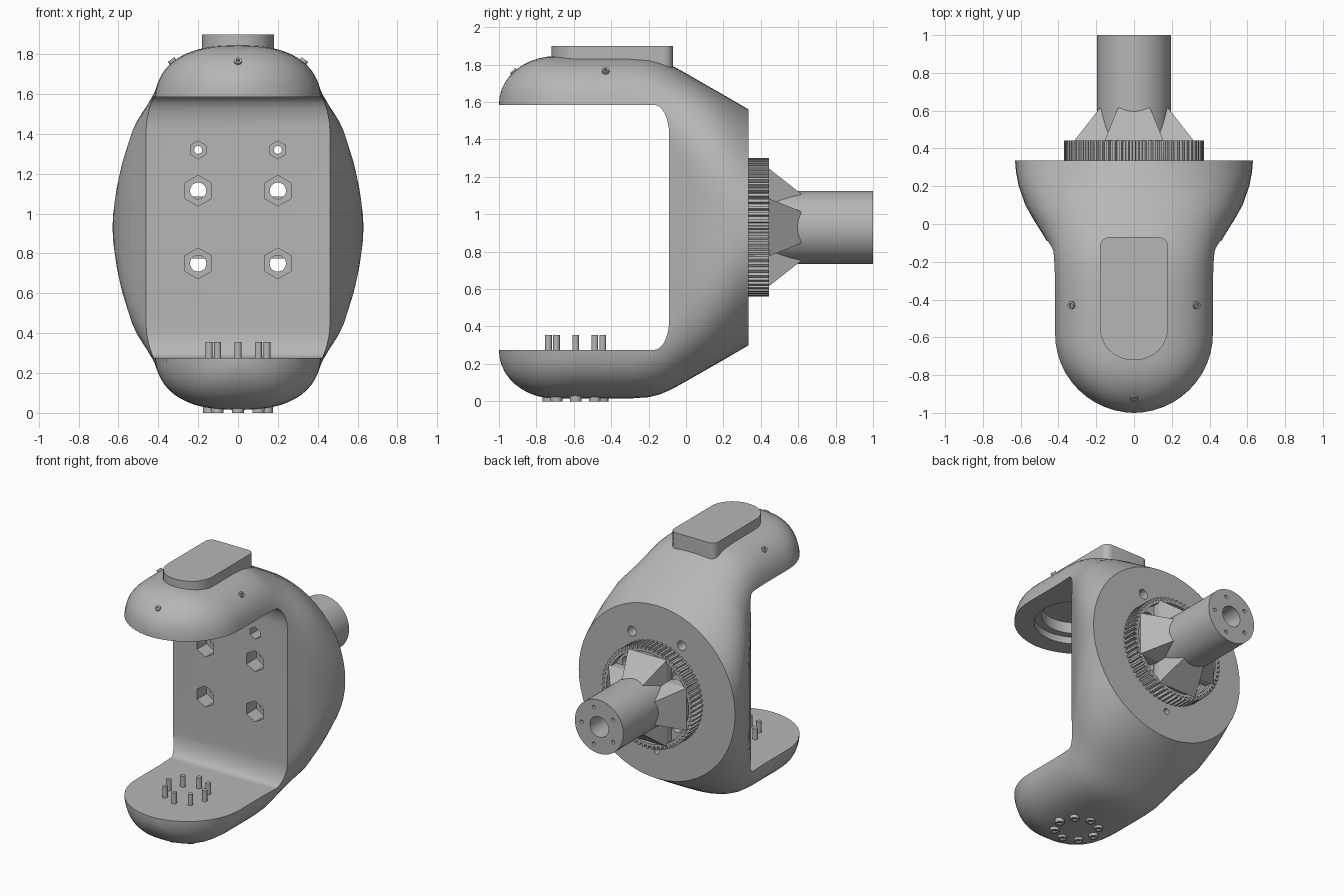
import bpy, bmesh, math
from math import sin, cos, pi, sqrt
from mathutils import Vector

cube = bpy.data.objects.get("Cube")
if cube:
    bpy.data.objects.remove(cube, do_unlink=True)

MID = 0.93      # height of the shaft axis
BACK = 0.335    # y of the rear flange
ARM_Y = -0.59   # y of the joint axis in both arms

grey = bpy.data.materials.new("light_grey")
grey.use_nodes = True
grey.diffuse_color = (0.47, 0.47, 0.47, 1)
grey.node_tree.nodes["Principled BSDF"].inputs["Base Color"].default_value = (0.47, 0.47, 0.47, 1)


def loft(name, rings):
    """Skin a list of equal-length point rings and close both ends."""
    bm = bmesh.new()
    loops = [[bm.verts.new(p) for p in ring] for ring in rings]
    n = len(loops[0])
    for a, b in zip(loops, loops[1:]):
        for i in range(n):
            j = (i + 1) % n
            bm.faces.new((a[i], a[j], b[j], b[i]))
    bm.faces.new(loops[0])
    bm.faces.new(loops[-1])
    bmesh.ops.recalc_face_normals(bm, faces=bm.faces)
    mesh = bpy.data.meshes.new(name)
    bm.to_mesh(mesh)
    bm.free()
    mesh.materials.append(grey)
    ob = bpy.data.objects.new(name, mesh)
    bpy.context.collection.objects.link(ob)
    return ob


def rod(name, start, end, r, sides=32):
    """Straight cylinder or prism between two points."""
    start, end = Vector(start), Vector(end)
    axis = (end - start).normalized()
    up = Vector((0, 1, 0)) if abs(axis.z) > 0.9 else Vector((0, 0, 1))
    u = (up - axis * up.dot(axis)).normalized()
    v = axis.cross(u)
    circle = [(u * cos(2 * pi * i / sides) + v * sin(2 * pi * i / sides)) * r for i in range(sides)]
    return loft(name, [[c + p for c in circle] for p in (start, end)])


def cut(target, cutter):
    cutter.hide_render = True
    mod = target.modifiers.new("cut", 'BOOLEAN')
    mod.operation, mod.solver, mod.object = 'DIFFERENCE', 'EXACT', cutter
    bpy.context.view_layer.objects.active = target
    bpy.ops.object.modifier_apply(modifier=mod.name)
    bpy.data.objects.remove(cutter, do_unlink=True)


def smooth(ob, angle=35):
    bpy.ops.object.select_all(action='DESELECT')
    ob.select_set(True)
    bpy.context.view_layer.objects.active = ob
    bpy.ops.object.shade_smooth_by_angle(angle=math.radians(angle))


# Body: rounded sections lofted from the arm tips back to the round flange
def section(y, w, h, s, n, steps=14):
    quarter = []
    for i in range(steps + 1):
        a = pi / 2 * i / steps
        quarter.append((w * cos(a) ** (2 / n) if i < steps else 0,
                        s + (h - s) * sin(a) ** (2 / n)))
    half = quarter + [(-x, z) for x, z in reversed(quarter[:-1])]
    low = [(-x, -z) for x, z in half]
    if s == 0:
        low = [(x, z - 0.002) for x, z in low]
    return [(x, y, MID + z) for x, z in half + low]


stations = []
for i in range(13):
    a = pi / 2 * (1 - i / 12)
    y = -0.58 - 0.42 * sin(a)
    dome = sqrt(max(0, 1 - (max(0, -0.7 - y) / 0.3) ** 2))
    stations.append((y, max(0.42 * cos(a), 0.01), 0.66 + 0.255 * dome, 0.6, 2.5))
stations += [
    (-0.3, 0.42, 0.915, 0.6, 2.5), (-0.2, 0.428, 0.908, 0.57, 2.5),
    (-0.14, 0.44, 0.893, 0.52, 2.5), (-0.09, 0.462, 0.872, 0.45, 2.5),
    (-0.04, 0.492, 0.846, 0.37, 2.5), (0.02, 0.53, 0.812, 0.28, 2.5),
    (0.1, 0.575, 0.766, 0.17, 2.6), (0.2, 0.61, 0.709, 0.07, 2.4),
    (0.27, 0.624, 0.668, 0.03, 2.2), (BACK, 0.63, 0.63, 0.001, 2)]
body = loft("c_shaped_body", [section(*s) for s in stations])

# Gap between the arms, with filleted inner corners
HALF = 0.655
corner = [(-0.17 + 0.08 * sin(t * pi / 16), HALF - 0.16 * (1 - cos(t * pi / 16))) for t in range(9)]
gap = [(-1.3, HALF)] + corner
gap += [(y, -z) for y, z in reversed(gap)]
cut(body, loft("gap_cutter", [[(x, y, MID + z) for y, z in gap] for x in (-1, 1)]))

# Stepped bearing seat under the upper arm
top_inner = MID + HALF
for r, depth in ((0.28, 0.05), (0.23, 0.13)):
    cut(body, rod("seat_cutter", (0, ARM_Y, top_inner - 0.1), (0, ARM_Y, top_inner + depth), r, 48))

# Hexagonal nut pockets with bolt holes running through to the flange
for x in (-0.2, 0.2):
    for z, hex_r, hole_r in ((1.32, 0.045, 0.02), (1.115, 0.077, 0.041), (0.75, 0.077, 0.041)):
        cut(body, rod("pocket_cutter", (x, -0.2, z), (x, 0.02, z), hex_r, 6))
        cut(body, rod("bolt_cutter", (x, -0.2, z), (x, 0.5, z), hole_r, 20))
    cut(body, rod("counterbore_cutter", (x, 0.25, 1.32), (x, 0.5, 1.32), 0.035, 20))
cut(body, rod("pilot_cutter", (0, 0.25, MID - 0.43), (0, 0.5, MID - 0.43), 0.022, 16))
cut(body, rod("notch_cutter", (-0.375, -0.78, 0.25), (-0.375, -0.78, 0.3), 0.014, 12))
smooth(body)

# Raised cover on the upper arm: round front, small rear corners
outline = []
for cx, cy, r, start in ((0.13, -0.12, 0.05, 0), (-0.13, -0.12, 0.05, 90),
                         (-0.01, -0.55, 0.17, 180), (0.01, -0.55, 0.17, 270)):
    for i in range(9):
        a = math.radians(start + i * 90 / 8)
        outline.append((cx + r * cos(a), cy + r * sin(a)))
smooth(loft("top_cover", [[(x, y, z) for x, y in outline] for z in (1.77, 1.9)]))

# Small screws around the upper arm
for name, p, d in (("left_screw", (0.33, -0.43, 1.765), (0.6, 0, 0.8)),
                   ("right_screw", (-0.33, -0.43, 1.765), (-0.6, 0, 0.8)),
                   ("front_screw", (0, -0.92, 1.762), (0, -0.7, 0.7))):
    p, d = Vector(p), Vector(d)
    screw = rod(name, p - d * 0.03, p + d * 0.01, 0.02, 16)
    cut(screw, rod("socket_cutter", p, p + d * 0.05, 0.01, 6))

# Ring of pins on the lower arm and their screw heads underneath
for i in range(8):
    a = i * pi / 4
    x, y = 0.145 * cos(a), ARM_Y + 0.145 * sin(a)
    smooth(rod("joint_pin", (x, y, 0.25), (x, y, 0.355), 0.018, 16))
    head = rod("pin_head", (x, y, 0), (x, y, 0.06), 0.031, 20)
    cut(head, rod("socket_cutter", (x, y, -0.05), (x, y, 0.012), 0.018, 6))
    smooth(head)

# Toothed ring on the flange
TEETH = 64
teeth = []
for i in range(TEETH):
    for k, r in ((-0.3, 0.348), (-0.2, 0.37), (0.2, 0.37), (0.3, 0.348)):
        a = 2 * pi * (i + k) / TEETH
        teeth.append((r * cos(a), MID + r * sin(a)))
gear = loft("toothed_ring", [[(x, y, z) for x, z in teeth] for y in (BACK - 0.005, 0.443)])
cut(gear, rod("recess_cutter", (0, 0.39, MID), (0, 0.6, MID), 0.33, 64))
for x in (-0.2, 0.2):
    for z in (1.115, 0.75):
        cut(gear, rod("bolt_cutter", (x, 0.2, z), (x, 0.6, z), 0.041, 20))

# Four tapered ribs bracing the shaft
for k in range(4):
    a = k * pi / 2
    rings = []
    for y, outer, half in ((0.37, 0.315, 0.155), (0.443, 0.315, 0.155), (0.615, 0.18, 0.085)):
        quad = ((0.1, -half), (outer, -half), (outer, half), (0.1, half))
        rings.append([(r * cos(a) - t * sin(a), y, MID + r * sin(a) + t * cos(a)) for r, t in quad])
    loft("shaft_rib", rings)

# Hollow shaft with five small holes in its end
shaft = rod("shaft", (0, 0.37, MID), (0, 1.0, MID), 0.195, 64)
cut(shaft, rod("bore_cutter", (0, 0.5, MID), (0, 1.2, MID), 0.075, 32))
for i in range(5):
    a = 2 * pi * i / 5
    x, z = 0.14 * cos(a), MID + 0.14 * sin(a)
    cut(shaft, rod("hole_cutter", (x, 0.9, z), (x, 1.1, z), 0.013, 12))
for x in (-0.2, 0.2):
    for z in (1.115, 0.75):
        cut(shaft, rod("relief_cutter", (x, 0.3, z), (x, 0.45, z), 0.06, 24))
smooth(shaft)
